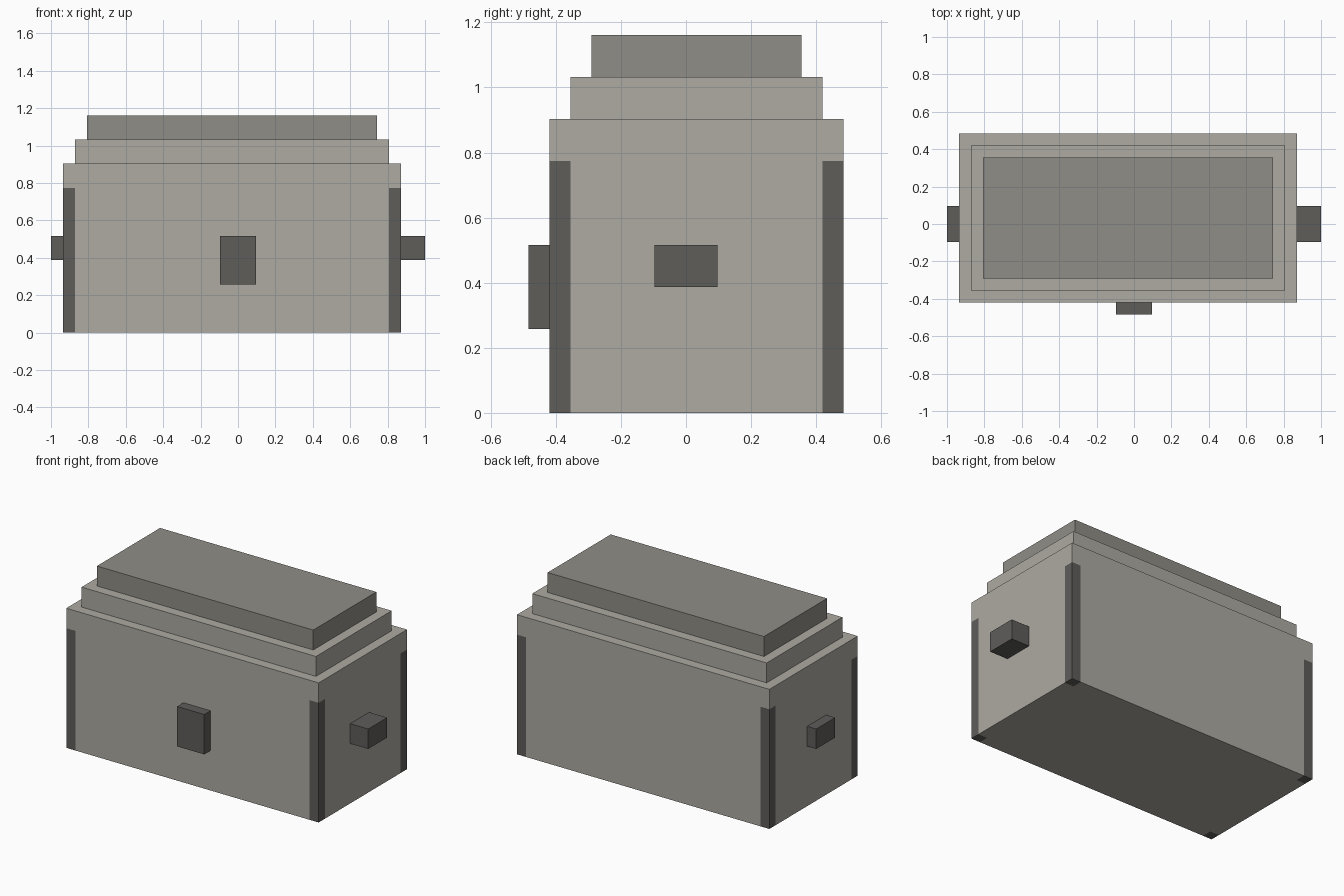
import bpy

if "Cube" in bpy.data.objects:
    bpy.data.objects.remove(bpy.data.objects["Cube"])

U = 2 / 31  # one grid step: the whole model is 31 steps wide


def material(name, rgb):
    m = bpy.data.materials.new(name)
    m.diffuse_color = (*rgb, 1)
    m.use_nodes = True
    m.node_tree.nodes["Principled BSDF"].inputs["Base Color"].default_value = m.diffuse_color
    return m


stone = material("light_stone", (0.42, 0.405, 0.365))
lid_stone = material("mid_stone", (0.28, 0.27, 0.24))
iron = material("dark_iron", (0.112, 0.109, 0.102))


def box(name, x, y, z, mat=None):
    """Box from (min, max) ranges in grid steps."""
    spans = (x, y, z)
    bpy.ops.mesh.primitive_cube_add(size=1, location=[(a + b) / 2 * U for a, b in spans])
    ob = bpy.context.object
    ob.name = name
    ob.scale = [(b - a) * U for a, b in spans]
    bpy.ops.object.transform_apply(location=False, rotation=False, scale=True)
    if mat:
        ob.data.materials.append(mat)
    return ob


# Chest body and the two stepped lid tiers
X0, X1, Y0, Y1 = -14.5, 13.5, -6.5, 7.5
body = box("chest_body", (X0, X1), (Y0, Y1), (0, 14), stone)
box("lid_lower_tier", (X0 + 1, X1 - 1), (Y0 + 1, Y1 - 1), (14, 16), stone)
box("lid_upper_tier", (X0 + 2, X1 - 2), (Y0 + 2, Y1 - 2), (16, 18), lid_stone)

# Corner posts, set flush into notches cut from the body
for side, x, ox in (("left", (X0, X0 + 1), (-1, 0)), ("right", (X1 - 1, X1), (0, 1))):
    for end, y, oy in (("front", (Y0, Y0 + 1), (-1, 0)), ("back", (Y1 - 1, Y1), (0, 1))):
        box(f"corner_post_{end}_{side}", x, y, (0, 12), iron)
        cutter = box(f"notch_cutter_{end}_{side}",
                     (x[0] + ox[0], x[1] + ox[1]), (y[0] + oy[0], y[1] + oy[1]), (-1, 12))
        cutter.hide_render = True
        cutter.hide_set(True)
        notch = body.modifiers.new("notch", 'BOOLEAN')
        notch.operation = 'DIFFERENCE'
        notch.solver = 'EXACT'
        notch.object = cutter

# Front latch and side handles
box("latch", (-1.5, 1.5), (Y0 - 1, Y0), (4, 8), iron)
box("handle_right", (X1, X1 + 2), (-1.5, 1.5), (6, 8), iron)
box("handle_left", (X0 - 1, X0), (-1.5, 1.5), (6, 8), iron)
